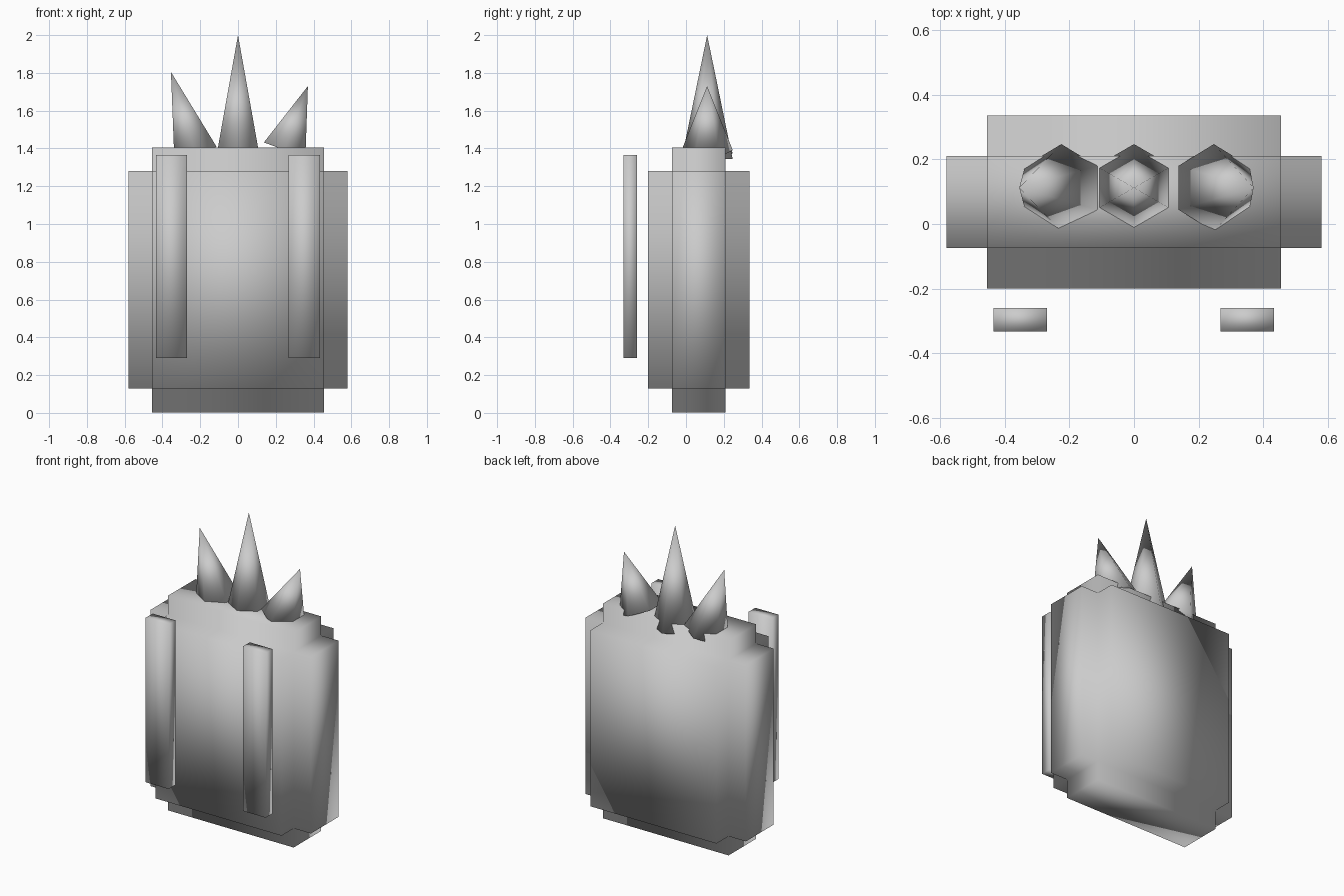
import bpy, bmesh, math
from mathutils import Matrix, Vector

if "Cube" in bpy.data.objects:
    bpy.data.objects.remove(bpy.data.objects["Cube"])

grey = bpy.data.materials.new("grey")
grey.diffuse_color = (0.6, 0.6, 0.6, 1)
grey.use_nodes = True
grey.node_tree.nodes["Principled BSDF"].inputs["Base Color"].default_value = grey.diffuse_color


def finish(name, bm):
    """Turn a bmesh into a fully smooth-shaded grey object."""
    bmesh.ops.recalc_face_normals(bm, faces=bm.faces[:])
    for f in bm.faces:
        f.smooth = True
    mesh = bpy.data.meshes.new(name)
    bm.to_mesh(mesh)
    bm.free()
    mesh.materials.append(grey)
    obj = bpy.data.objects.new(name, mesh)
    bpy.context.collection.objects.link(obj)
    return obj


def box(lo, hi):
    bm = bmesh.new()
    lo, hi = Vector(lo), Vector(hi)
    size = hi - lo
    bmesh.ops.create_cube(bm, size=1, matrix=Matrix.Translation((lo + hi) / 2)
                          @ Matrix.Diagonal((*size, 1)))
    return bm


def spike(name, tip, tilt, length):
    """Six-sided cone whose tip is given as (x, z), leaning by tilt degrees."""
    bm = bmesh.new()
    turn = Matrix.Rotation(math.radians(tilt), 4, 'Y')
    move = Matrix.Translation((tip[0], 0.112, tip[1]))
    down = Matrix.Translation((0, 0, -length / 2))
    bmesh.ops.create_cone(bm, cap_ends=True, segments=6, radius1=0.135, radius2=0,
                          depth=length, matrix=move @ turn @ down)
    bmesh.ops.remove_doubles(bm, verts=bm.verts[:], dist=0.0005)
    finish(name, bm)


# Body: a block with every side pushed outwards
bm = box((-0.455, -0.075, 0.128), (0.455, 0.21, 1.28))
bm.normal_update()
for face in bm.faces[:]:
    n = face.normal.copy()
    new = bmesh.ops.extrude_discrete_faces(bm, faces=[face])["faces"][0]
    bmesh.ops.translate(bm, verts=new.verts[:], vec=n * 0.125)
bmesh.ops.remove_doubles(bm, verts=bm.verts[:], dist=0.0005)
finish("body", bm)

# Straps in front of the body
for name, x in (("left_strap", -0.352), ("right_strap", 0.35)):
    finish(name, box((x - 0.083, -0.332, 0.29), (x + 0.083, -0.26, 1.365)))

# Spikes on top
spike("middle_spike", (0, 2.0), 0, 0.655)
spike("left_spike", (-0.355, 1.805), -16.8, 0.45)
spike("right_spike", (0.37, 1.73), 20, 0.36)
